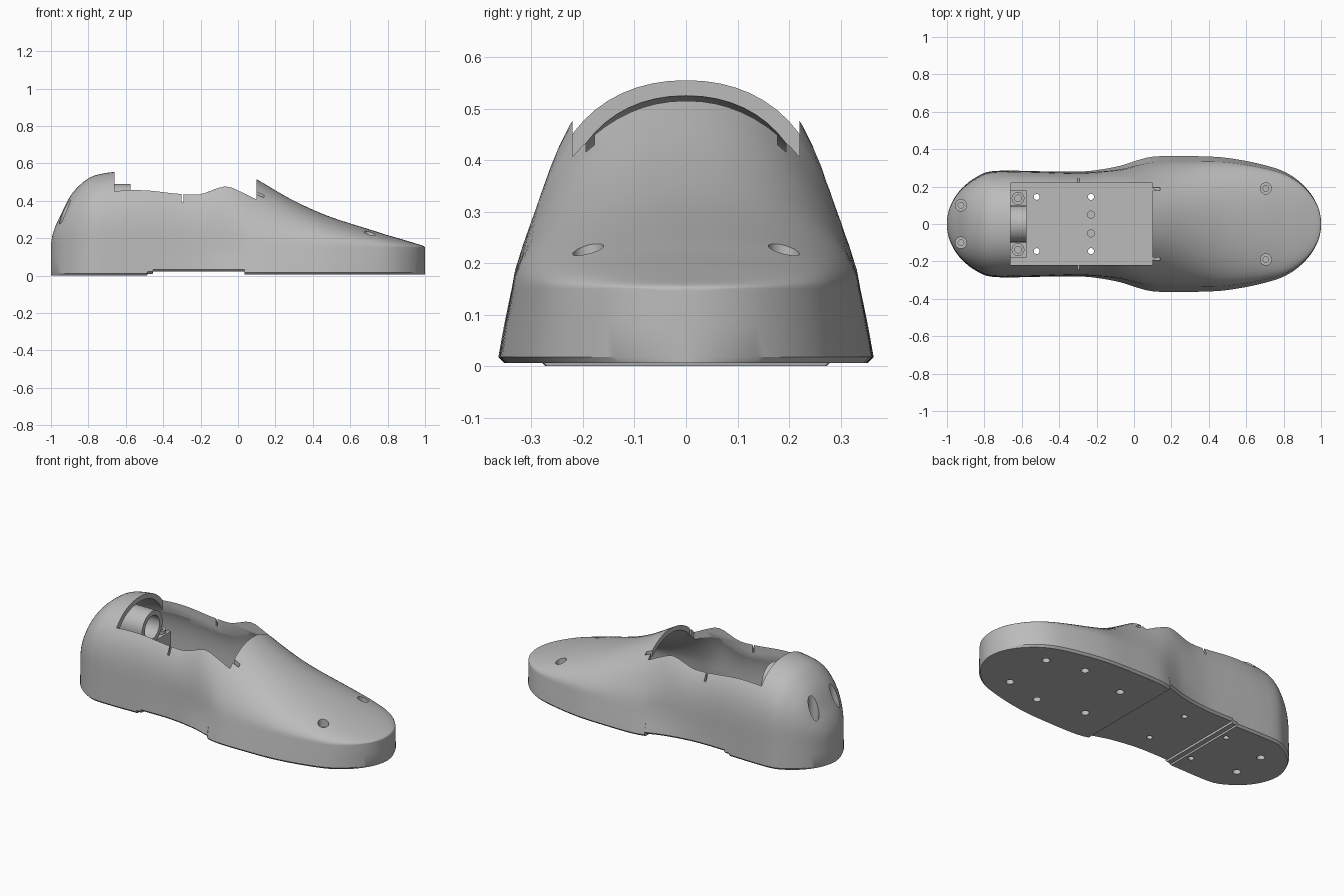
import bpy, bmesh
from math import acos, cos, pi, radians
from mathutils import Matrix

if "Cube" in bpy.data.objects:
    bpy.data.objects.remove(bpy.data.objects["Cube"])

grey = bpy.data.materials.new("light grey plastic")
grey.use_nodes = True
grey.diffuse_color = (0.5, 0.5, 0.5, 1)
grey.node_tree.nodes["Principled BSDF"].inputs["Base Color"].default_value = (0.5, 0.5, 0.5, 1)

# Stations along the foot: x, half width, crown height, side fullness, wall taper
STATIONS = [
    (-1, 0.006, 0.15, 3, 0.98), (-0.95, 0.155, 0.32, 3, 0.98), (-0.9, 0.21, 0.42, 3, 0.98),
    (-0.85, 0.247, 0.48, 3, 0.98), (-0.78, 0.279, 0.53, 3, 0.985), (-0.66, 0.285, 0.555, 3, 0.99),
    (-0.5, 0.282, 0.567, 3, 0.99), (-0.3, 0.28, 0.557, 2.8, 0.98), (-0.2, 0.288, 0.558, 2.6, 0.97),
    (-0.07, 0.312, 0.61, 2.3, 0.94), (0.01, 0.338, 0.57, 1.9, 0.93), (0.1, 0.36, 0.515, 1.5, 0.93),
    (0.3, 0.363, 0.4, 1.6, 0.93), (0.5, 0.353, 0.312, 1.9, 0.94), (0.75, 0.3, 0.232, 2.2, 0.95),
    (0.85, 0.253, 0.202, 2.3, 0.96), (0.95, 0.155, 0.172, 2.4, 0.97), (1, 0.006, 0.15, 2.5, 0.98),
]
ANGLES = [pi - acos(s[0]) for s in STATIONS]


def station(x):
    """Smooth interpolation of the station table."""
    t = pi - acos(max(-1, min(1, x)))
    last = len(ANGLES) - 1
    i = max(j for j in range(last) if ANGLES[j] <= t + 1e-9)

    def slope(j, c):
        a, b = max(j - 1, 0), min(j + 1, last)
        return (STATIONS[b][c] - STATIONS[a][c]) / (ANGLES[b] - ANGLES[a])

    d = ANGLES[i + 1] - ANGLES[i]
    u = (t - ANGLES[i]) / d
    out = []
    for c in range(1, 5):
        p, q = STATIONS[i][c], STATIONS[i + 1][c]
        out.append(p * (1 - u) ** 2 * (1 + 2 * u) + q * u * u * (3 - 2 * u)
                   + d * u * (1 - u) * (slope(i, c) * (1 - u) - slope(i + 1, c) * u))
    return out


def sole_height(x):
    if x < -0.485:
        return 0.0
    if x < -0.455:
        return 0.01
    return 0.022 if x < 0.035 else 0.006


def section(x, inset, base):
    """Closed outline of the foot at x, shrunk by inset."""
    w, h, p, k = station(x)
    w, h = max(w - inset, 0.006), h - inset
    shoulder = min(0.15, h - 0.01)
    side = [(w - min(0.012, w / 2), base), (w, base + 0.012), (w * (0.55 + 0.45 * k), 0.55 * shoulder)]
    n = 16
    for i in range(n):
        u = 1 - (1 - i / n) ** 2
        side.append((k * w * (1 - u ** p) ** 0.47, shoulder + u * (h - shoulder)))
    return [(x, y, z) for y, z in side] + [(x, 0, h)] + [(x, -y, z) for y, z in reversed(side)]


def finish(name, bm):
    bmesh.ops.recalc_face_normals(bm, faces=bm.faces)
    mesh = bpy.data.meshes.new(name)
    bm.to_mesh(mesh)
    bm.free()
    mesh.materials.append(grey)
    ob = bpy.data.objects.new(name, mesh)
    bpy.context.collection.objects.link(ob)
    return ob


def loft(name, xs, inset, base):
    bm = bmesh.new()
    rings = [[bm.verts.new(v) for v in section(x, inset, base(x))] for x in xs]
    for a, b in zip(rings, rings[1:]):
        for i in range(len(a)):
            j = (i + 1) % len(a)
            bm.faces.new((a[i], a[j], b[j], b[i]))
    bm.faces.new(rings[0])
    bm.faces.new(rings[-1])
    return finish(name, bm)


def box(name, x, y, z):
    bm = bmesh.new()
    size = [b - a for a, b in (x, y, z)]
    mid = [(a + b) / 2 for a, b in (x, y, z)]
    bmesh.ops.create_cube(bm, size=1, matrix=Matrix.Translation(mid) @ Matrix.Diagonal(size + [1]))
    return finish(name, bm)


def rod(name, centre, radius, length, axis="Z"):
    bm = bmesh.new()
    turn = Matrix.Rotation(pi / 2, 4, "Y") if axis == "X" else Matrix.Identity(4)
    bmesh.ops.create_cone(bm, cap_ends=True, segments=32, radius1=radius, radius2=radius,
                          depth=length, matrix=Matrix.Translation(centre) @ turn)
    return finish(name, bm)


def cut(target, cutter):
    mod = target.modifiers.new("cut", "BOOLEAN")
    mod.operation, mod.solver, mod.object = "DIFFERENCE", "EXACT", cutter
    bpy.context.view_layer.objects.active = target
    bpy.ops.object.modifier_apply(modifier=mod.name)
    bpy.data.objects.remove(cutter)


def smooth(ob):
    bpy.ops.object.select_all(action="DESELECT")
    ob.select_set(True)
    bpy.context.view_layer.objects.active = ob
    bpy.ops.object.shade_smooth_by_angle(angle=radians(28))


# Hollow foot shell with stepped sole
xs = [-cos(pi * i / 90) for i in range(91)]
xs = sorted(xs + [-0.486, -0.484, -0.456, -0.454, 0.034, 0.036])
shell = loft("foot_shell", xs, 0, sole_height)
FLOOR = 0.07
inner = [-0.84 + 1.44 * i / 60 for i in range(61)]
cut(shell, loft("cavity", inner, 0.03, lambda x: FLOOR))

# Ankle opening
cut(shell, box("opening", (-0.66, 0.1), (-0.22, 0.22), (0.2, 1)))

for s in (-1, 1):
    # Rim notches
    cut(shell, box("side_notch", (-0.303, -0.291), sorted((s * 0.19, s * 0.35)), (0.39, 0.6)))
    cut(shell, box("instep_slot", (0.08, 0.14), sorted((s * 0.178, s * 0.194)), (0.4, 0.6)))
    # Countersunk screw wells at heel and toe
    for x, y, z in ((-0.925, 0.1, 0.2), (0.705, 0.19, 0.19)):
        cut(shell, rod("well", (x, s * y, z + 0.25), 0.03, 0.5))
        cut(shell, rod("well_bore", (x, s * y, z), 0.015, 0.1))
    # Through holes in the floor, and blind holes in floor and sole
    for x in (-0.52, -0.23):
        cut(shell, rod("floor_hole", (x, s * 0.145, 0.05), 0.016, 0.3))
    cut(shell, rod("floor_dimple", (-0.23, s * 0.05, FLOOR), 0.019, 0.02))
    for x, y in ((-0.8, 0.1), (0.22, 0.145), (0.51, 0.2), (0.74, 0.15)):
        cut(shell, rod("sole_hole", (x, s * y, 0), 0.022, 0.09))
smooth(shell)

# Heel collar with its bore
collar = rod("heel_collar", (-0.67, 0, 0.392), 0.098, 0.19, "X")
cut(collar, rod("collar_bore", (-0.62, 0, 0.392), 0.07, 0.24, "X"))
smooth(collar)

# Collar support and its screw bosses
support = box("collar_support", (-0.72, -0.575), (-0.18, 0.18), (FLOOR - 0.01, 0.3))
for s in (-1, 1):
    cut(support, rod("support_hole", (-0.62, s * 0.137, 0.3), 0.018, 0.1))
    boss = rod("support_boss", (-0.62, s * 0.137, 0.305), 0.034, 0.03)
    cut(boss, rod("boss_hole", (-0.62, s * 0.137, 0.305), 0.018, 0.1))
    smooth(boss)
